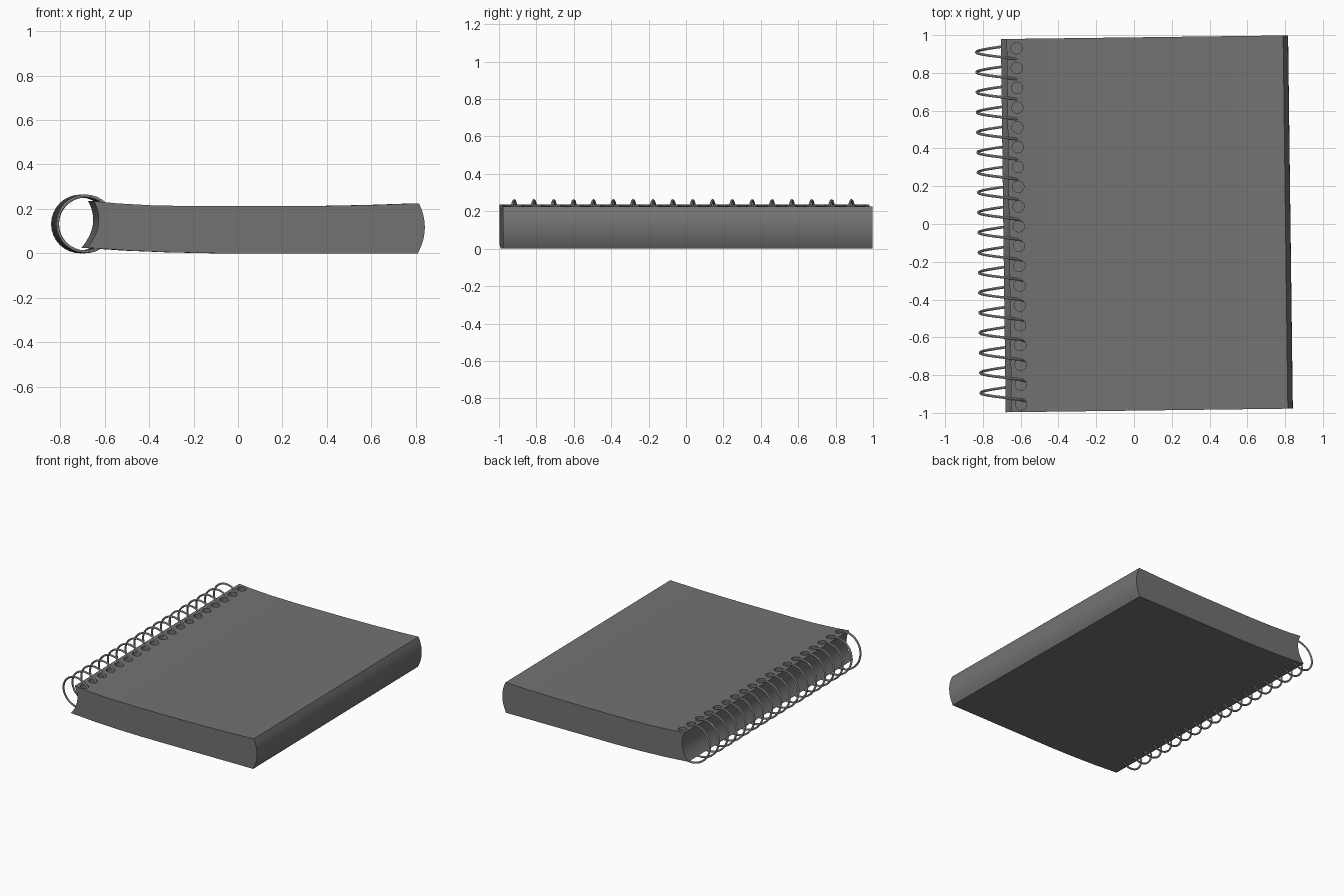
import bpy, bmesh, math
from mathutils import Matrix

cube = bpy.data.objects.get("Cube")
if cube:
    bpy.data.objects.remove(cube)

TILT = 0.0127      # slight turn of the whole notebook about z
HALF = 0.988       # half length of the book


def material(name, value):
    m = bpy.data.materials.new(name)
    m.use_nodes = True
    colour = (value, value, value, 1)
    m.diffuse_color = colour
    m.node_tree.nodes["Principled BSDF"].inputs["Base Color"].default_value = colour
    return m


def add_object(name, data, mat):
    ob = bpy.data.objects.new(name, data)
    bpy.context.collection.objects.link(ob)
    if mat:
        data.materials.append(mat)
    return ob


def arc(start, bulge, end, steps=12):
    """Parabolic bow in x from start to end (both x, z)."""
    pts = []
    for i in range(steps + 1):
        t = i / steps
        pts.append((start[0] + (end[0] - start[0]) * t + bulge * 4 * t * (1 - t),
                    start[1] + (end[1] - start[1]) * t))
    return pts


def smooth(ob):
    bpy.ops.object.select_all(action="DESELECT")
    ob.select_set(True)
    bpy.context.view_layer.objects.active = ob
    bpy.ops.object.shade_smooth_by_angle(angle=math.radians(30))


grey = material("dark grey paper", 0.17)
steel = material("steel wire", 0.5)

# Book block: bowed covers, hollow spine and rounded fore edge
bottom = [(-0.5, 0.012), (-0.3, 0.004), (-0.1, 0.0)]
fore_edge = arc((0.797, 0.0), 0.029, (0.802, 0.225))
top = [(0.6, 0.218), (0.4, 0.214), (0.2, 0.212), (-0.2, 0.212),
       (-0.4, 0.216), (-0.56, 0.225)]
spine = arc((-0.662, 0.235), 0.036, (-0.692, 0.025))
profile = bottom + fore_edge + top + spine

bm = bmesh.new()
face = bm.faces.new([bm.verts.new((x, -HALF, z)) for x, z in profile])
ext = bmesh.ops.extrude_face_region(bm, geom=[face])
bmesh.ops.translate(bm, vec=(0, 2 * HALF, 0),
                    verts=[v for v in ext["geom"] if isinstance(v, bmesh.types.BMVert)])
bmesh.ops.recalc_face_normals(bm, faces=bm.faces)
mesh = bpy.data.meshes.new("book_block")
bm.to_mesh(mesh)
bm.free()
book = add_object("book_block", mesh, grey)

# Row of punched holes in the top cover
bm = bmesh.new()
for i in range(19):
    y = 0.938 - i * 0.1047
    bmesh.ops.create_cone(bm, cap_ends=True, segments=24, radius1=0.03, radius2=0.03,
                          depth=0.1, matrix=Matrix.Translation((-0.61, y, 0.24)))
mesh = bpy.data.meshes.new("hole_cutter")
bm.to_mesh(mesh)
bm.free()
cutter = add_object("hole_cutter", mesh, grey)
cutter.hide_render = True

cut = book.modifiers.new("holes", "BOOLEAN")
cut.operation = "DIFFERENCE"
cut.solver = "EXACT"
cut.object = cutter
bpy.context.view_layer.objects.active = book
bpy.ops.object.modifier_apply(modifier=cut.name)
bpy.data.objects.remove(cutter)
smooth(book)

# Continuous wire coil through the holes
TURNS, STEPS, PITCH, RADIUS = 18, 32, 0.1061, 0.1255
curve = bpy.data.curves.new("wire_coil", "CURVE")
curve.dimensions = "3D"
curve.bevel_depth = 0.007
curve.bevel_resolution = 2
curve.use_fill_caps = True
spline = curve.splines.new("POLY")
spline.points.add(TURNS * STEPS)
for i, p in enumerate(spline.points):
    turn = i / STEPS
    a = -2 * math.pi * turn
    p.co = (-0.698 + RADIUS * math.cos(a), 0.973 - PITCH * turn,
            0.1325 + RADIUS * math.sin(a), 1)
coil = add_object("wire_coil", curve, steel)
bpy.ops.object.select_all(action="DESELECT")
coil.select_set(True)
bpy.context.view_layer.objects.active = coil
bpy.ops.object.convert(target="MESH")
coil = bpy.context.object
smooth(coil)

for ob in (book, coil):
    ob.rotation_euler.z = TILT
